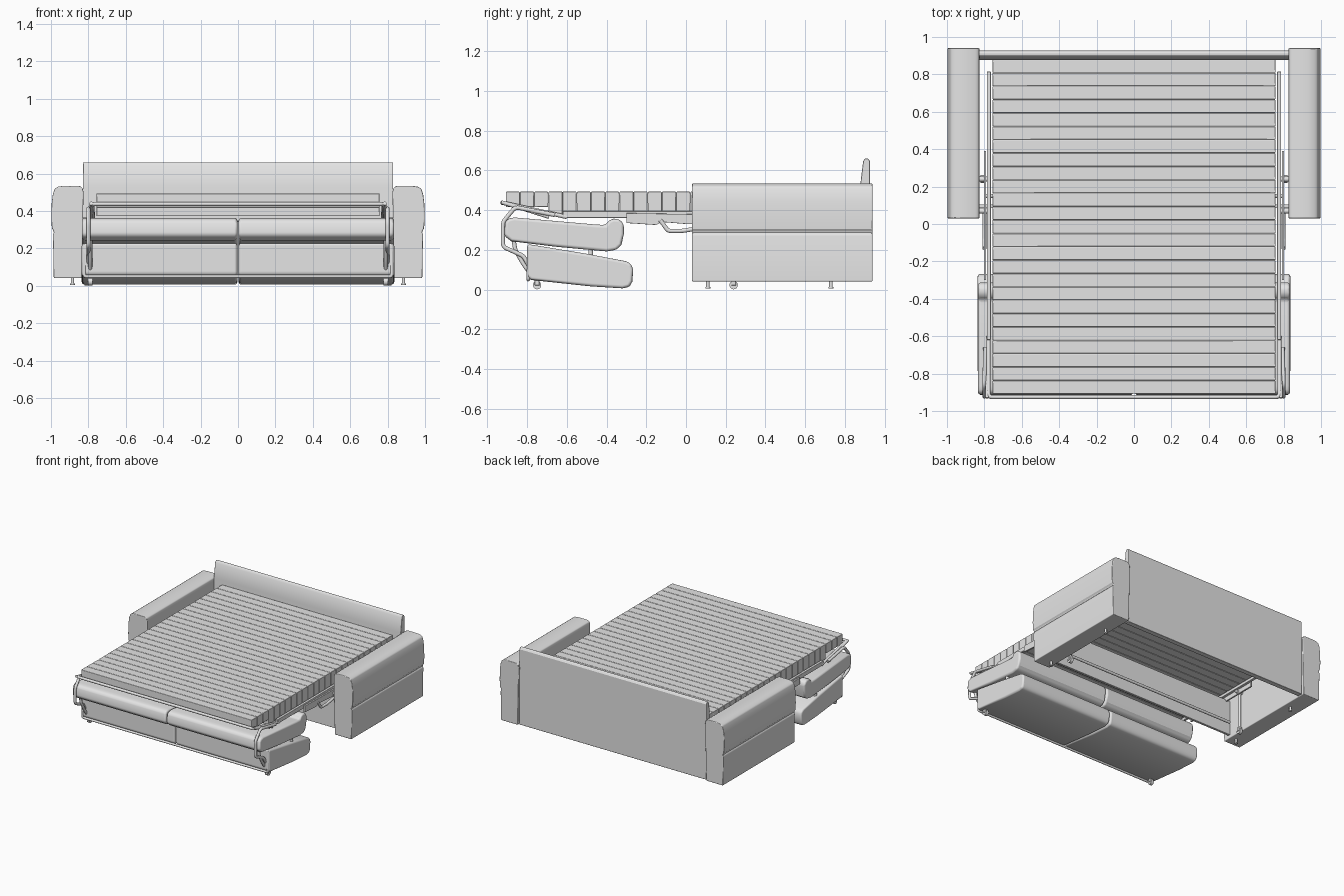
import bpy, bmesh, math
from mathutils import Vector, Matrix

cube = bpy.data.objects.get("Cube")
if cube:
    bpy.data.objects.remove(cube, do_unlink=True)

grey = bpy.data.materials.new("soft_grey")
grey.use_nodes = True
GREY = (0.78, 0.78, 0.78, 1)
grey.diffuse_color = GREY
grey.node_tree.nodes["Principled BSDF"].inputs["Base Color"].default_value = GREY


def finish(name, bm, bevel=0.0, segments=3, angle=30):
    """Turn a bmesh into a shaded object with an optional rounded edge."""
    bmesh.ops.recalc_face_normals(bm, faces=bm.faces)
    mesh = bpy.data.meshes.new(name)
    bm.to_mesh(mesh)
    bm.free()
    mesh.materials.append(grey)
    ob = bpy.data.objects.new(name, mesh)
    bpy.context.collection.objects.link(ob)
    bpy.ops.object.select_all(action='DESELECT')
    ob.select_set(True)
    bpy.context.view_layer.objects.active = ob
    bpy.ops.object.shade_smooth_by_angle(angle=math.radians(angle))
    if bevel:
        mod = ob.modifiers.new("rounded_edges", 'BEVEL')
        mod.width, mod.segments = bevel, segments
        mod.limit_method, mod.angle_limit = 'ANGLE', math.radians(35)
        mod.harden_normals = True
    return ob


def add_box(bm, low, high):
    low, high = Vector(low), Vector(high)
    matrix = Matrix.Translation((low + high) / 2) @ Matrix.Diagonal((*(high - low), 1))
    bmesh.ops.create_cube(bm, size=1, matrix=matrix)


def box(name, low, high, bevel=0.0):
    bm = bmesh.new()
    add_box(bm, low, high)
    return finish(name, bm, bevel)


def prism(name, profile, start, end, axis='X', bevel=0.0, segments=3):
    """Extrude a (y, z) profile along x, or an (x, z) profile along y."""
    bm = bmesh.new()
    place = (lambda a, b: (start, a, b)) if axis == 'X' else (lambda a, b: (a, start, b))
    face = bm.faces.new([bm.verts.new(place(a, b)) for a, b in profile])
    ext = bmesh.ops.extrude_face_region(bm, geom=[face])
    move = Vector((end - start, 0, 0)) if axis == 'X' else Vector((0, end - start, 0))
    bmesh.ops.translate(bm, vec=move, verts=[g for g in ext["geom"] if isinstance(g, bmesh.types.BMVert)])
    return finish(name, bm, bevel, segments)


def rod(name, a, b, radius, sides=20):
    a, b = Vector(a), Vector(b)
    bm = bmesh.new()
    turn = (b - a).to_track_quat('Z', 'Y').to_matrix().to_4x4()
    bmesh.ops.create_cone(bm, cap_ends=True, segments=sides, radius1=radius, radius2=radius,
                          depth=(b - a).length, matrix=Matrix.Translation((a + b) / 2) @ turn)
    return finish(name, bm)


def tube(name, path, radius, corner=0.04):
    """Bent round tube through the path with filleted corners."""
    pts = [Vector(p) for p in path]
    smooth = [pts[0]]
    for before, here, after in zip(pts, pts[1:], pts[2:]):
        for other, first in ((before, True), (after, False)):
            gap = other - here
            near = here + gap.normalized() * min(corner, gap.length * 0.4)
            smooth += [near, here] if first else [near]
    smooth.append(pts[-1])
    curve = bpy.data.curves.new(name, 'CURVE')
    curve.dimensions = '3D'
    curve.bevel_depth, curve.bevel_resolution, curve.use_fill_caps = radius, 3, True
    spline = curve.splines.new('NURBS')
    spline.points.add(len(smooth) - 1)
    for point, co in zip(spline.points, smooth):
        point.co = (*co, 1)
    spline.order_u, spline.use_endpoint_u, spline.resolution_u = 3, True, 4
    curve.materials.append(grey)
    ob = bpy.data.objects.new(name, curve)
    bpy.context.collection.objects.link(ob)
    return ob


# Profiles: arm in (x, z), the rest in (y, z)
ARM = [(0.836, 0.04), (0.985, 0.04), (0.989, 0.27), (0.985, 0.286), (0.985, 0.292),
       (0.995, 0.306), (0.998, 0.36), (0.996, 0.44), (0.99, 0.49), (0.98, 0.518),
       (0.962, 0.53), (0.93, 0.534), (0.85, 0.534), (0.832, 0.525), (0.826, 0.50), (0.83, 0.30)]
BACK = [(0.885, 0.04), (0.927, 0.04), (0.927, 0.645), (0.918, 0.66), (0.902, 0.66), (0.892, 0.645), (0.878, 0.53)]
UPPER = [(-0.915, 0.27), (-0.912, 0.335), (-0.90, 0.355), (-0.865, 0.363), (-0.45, 0.327),
         (-0.405, 0.325), (-0.388, 0.347), (-0.365, 0.357), (-0.335, 0.354), (-0.313, 0.33),
         (-0.313, 0.28), (-0.325, 0.225), (-0.35, 0.20), (-0.40, 0.192), (-0.65, 0.215), (-0.88, 0.243)]
LOWER = [(-0.80, 0.062), (-0.80, 0.23), (-0.78, 0.226), (-0.5, 0.18), (-0.30, 0.142),
         (-0.275, 0.128), (-0.266, 0.10), (-0.27, 0.04), (-0.285, 0.013), (-0.32, 0.006),
         (-0.48, 0.016), (-0.78, 0.048)]
PLATE = [(-0.30, 0.385), (-0.30, 0.335), (-0.15, 0.325), (-0.12, 0.34), (0.0, 0.33),
         (0.39, 0.33), (0.39, 0.375), (0.0, 0.38)]

# Backrest and the fixed panel below the bed
prism("back_panel", BACK, -0.83, 0.83, bevel=0.005)
box("base_front_panel", (-0.832, 0.085, 0.06), (0.832, 0.105, 0.345), 0.003)
rod("base_bar", (-0.79, 0.15, 0.13), (0.79, 0.15, 0.13), 0.011)

# Ribbed mattress: a row of padded strips, thinner at the front
STRIPS, FRONT, REAR = 25, -0.908, 0.88
pitch = (REAR - FRONT) / STRIPS
bm = bmesh.new()
for i in range(STRIPS):
    y = FRONT + i * pitch
    bottom = 0.415 if i < 3 else 0.372
    add_box(bm, (-0.757, y + 0.0005, bottom), (0.757, y + pitch - 0.0005, 0.493))
finish("mattress", bm, bevel=0.0045, segments=2)
box("mattress_core", (-0.75, -0.90, 0.435), (0.75, 0.875, 0.484))

# Frame around the bed front
tube("bed_front_frame", [(-0.778, -0.60, 0.365), (-0.778, -0.925, 0.437),
                         (0.778, -0.925, 0.437), (0.778, -0.60, 0.365)], 0.011)
tube("lower_front_bar", [(-0.822, -0.79, 0.22), (-0.822, -0.795, 0.05),
                         (0.822, -0.795, 0.05), (0.822, -0.79, 0.22)], 0.009, corner=0.02)

# Mirrored parts
for s, side in ((1, "left"), (-1, "right")):
    prism(side + "_arm", [(s * x, z) for x, z in ARM], 0.03, 0.94, axis='Y', bevel=0.012)
    for y in (0.11, 0.73):
        rod(side + "_arm_foot", (s * 0.885, y, 0.006), (s * 0.885, y, 0.05), 0.009)
        rod(side + "_foot_pad", (s * 0.885, y, 0.004), (s * 0.885, y, 0.012), 0.013)

    # Folded seat cushions
    prism(side + "_upper_cushion", UPPER, s * 0.003, s * 0.834, bevel=0.02, segments=4)
    prism(side + "_lower_cushion", LOWER, s * 0.003, s * 0.836, bevel=0.016, segments=4)

    # Side rail and folding mechanism
    box(side + "_bed_rail", (min(s * 0.765, s * 0.787), -0.62, 0.36),
        (max(s * 0.765, s * 0.787), 0.815, 0.395), 0.004)
    prism(side + "_hinge_plate", PLATE, s * 0.79, s * 0.803, bevel=0.002)
    tube(side + "_hook_link", [(s * 0.80, -0.13, 0.35), (s * 0.80, -0.09, 0.295),
                               (s * 0.80, -0.02, 0.295), (s * 0.80, 0.07, 0.31)], 0.011)
    tube(side + "_front_link", [(s * 0.795, -0.66, 0.375), (s * 0.80, -0.86, 0.415),
                                (s * 0.80, -0.922, 0.34), (s * 0.80, -0.922, 0.215),
                                (s * 0.80, -0.82, 0.17), (s * 0.80, -0.79, 0.12)], 0.011)
    tube(side + "_inner_link", [(s * 0.79, -0.87, 0.26), (s * 0.79, -0.86, 0.20),
                                (s * 0.79, -0.82, 0.13), (s * 0.79, -0.77, 0.06)], 0.011)
    tube(side + "_handle", [(s * 0.785, -0.93, 0.44), (s * 0.785, -0.80, 0.40), (s * 0.785, -0.69, 0.365)], 0.010)
    rod(side + "_cushion_link", (s * 0.81, -0.48, 0.15), (s * 0.81, -0.48, 0.23), 0.012)
    for y, z in ((0.24, 0.35), (0.07, 0.35)):
        rod(side + "_pivot_pin", (s * 0.775, y, z), (s * 0.83, y, z), 0.014)

    # Casters
    for x, y in ((0.79, -0.75), (0.81, 0.24)):
        rod(side + "_caster_wheel", (s * (x - 0.012), y, 0.022), (s * (x + 0.012), y, 0.022), 0.021)
        box(side + "_caster_fork", (s * x - 0.016, y - 0.012, 0.02), (s * x + 0.016, y + 0.012, 0.055), 0.004)
    rod(side + "_caster_leg", (s * 0.81, 0.24, 0.05), (s * 0.81, 0.24, 0.34), 0.010)
